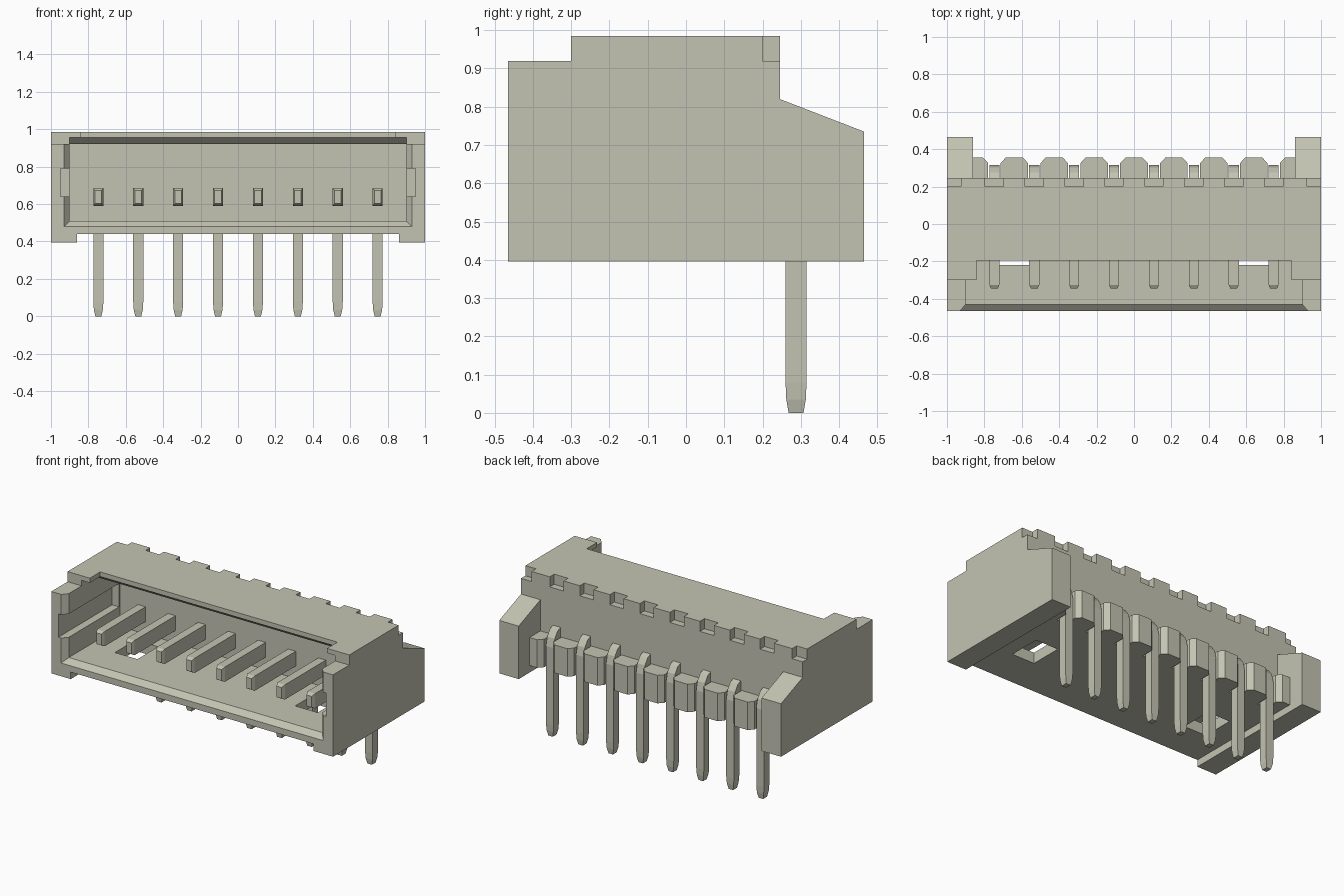
import bpy, bmesh
from mathutils import Vector

cube = bpy.data.objects.get("Cube")
if cube:
    bpy.data.objects.remove(cube, do_unlink=True)

plastic = bpy.data.materials.new("warm_grey")
plastic.use_nodes = True
COLOUR = (0.55, 0.55, 0.45, 1)
plastic.diffuse_color = COLOUR
for node in plastic.node_tree.nodes:
    if node.type == 'BSDF_PRINCIPLED':
        node.inputs["Base Color"].default_value = COLOUR


def loft(name, rings):
    """Closed solid through a list of rings with equal point counts."""
    bm = bmesh.new()
    loops = [[bm.verts.new(p) for p in ring] for ring in rings]
    n = len(loops[0])
    for a, b in zip(loops, loops[1:]):
        for i in range(n):
            j = (i + 1) % n
            bm.faces.new((a[i], a[j], b[j], b[i]))
    bm.faces.new(loops[0])
    bm.faces.new(loops[-1])
    bmesh.ops.recalc_face_normals(bm, faces=bm.faces)
    mesh = bpy.data.meshes.new(name)
    bm.to_mesh(mesh)
    bm.free()
    mesh.materials.append(plastic)
    ob = bpy.data.objects.new(name, mesh)
    bpy.context.scene.collection.objects.link(ob)
    return ob


def extrude_x(name, profile, x0, x1):
    return loft(name, [[(x, y, z) for y, z in profile] for x in (x0, x1)])


def extrude_z(name, plan, z0, z1):
    return loft(name, [[(x, y, z) for x, y in plan] for z in (z0, z1)])


def box(name, x0, x1, y0, y1, z0, z1):
    return extrude_z(name, [(x0, y0), (x1, y0), (x1, y1), (x0, y1)], z0, z1)


PITCH = 0.2133
PINS = [(i - 3.5) * PITCH for i in range(8)]

# Housing: side silhouette across the full width
housing = extrude_x("housing", [
    (-0.465, 0.395), (0.465, 0.395), (0.465, 0.735), (0.245, 0.82),
    (0.245, 0.985), (-0.30, 0.985), (-0.30, 0.92), (-0.465, 0.92)], -1, 1)

cutters = [
    # Space between the rear arms, and relief between the feet
    box("cut_rear", -0.862, 0.862, 0.245, 1, 0, 2),
    box("cut_underside", -0.862, 0.862, -1, 1, 0, 0.44),
    # Socket with a sloped lead-in under the roof
    extrude_x("cut_socket", [(-1, 0.51), (0.09, 0.51), (0.09, 0.92), (-0.15, 0.92),
                             (-0.19, 0.955), (-1, 0.955)], -0.9, 0.9),
    # Chamfer around the socket mouth
    loft("cut_mouth", [[(-w, y, z0), (w, y, z0), (w, y, 1.1), (-w, y, 1.1)]
                       for y, w, z0 in ((-0.50, 0.96, 0.45), (-0.43, 0.90, 0.51))]),
    # Recess in the roof front edge, and side key slots
    box("cut_roof", -0.842, 0.842, -1, -0.195, 0.7, 1.2),
    box("cut_slots", -0.95, 0.95, -1, 0.08, 0.64, 0.79),
]
for s in (-1, 1):
    # Floor windows and rear top corner notches
    x0, x1 = sorted((s * 0.56, s * 0.72))
    cutters.append(box("cut_window", x0, x1, -0.22, -0.01, 0.3, 0.6))
    x0, x1 = sorted((s * 0.925, s * 1.1))
    cutters.append(box("cut_corner", x0, x1, 0.20, 0.4, 0.92, 1.2))
for x in PINS:
    cutters.append(box("cut_notch", x - 0.049, x + 0.049, 0.20, 0.4, 0.92, 1.2))

# Carve the housing, then discard the cutters
for c in cutters:
    m = housing.modifiers.new(c.name, 'BOOLEAN')
    m.operation = 'DIFFERENCE'
    m.solver = 'EXACT'
    m.object = c
    c.hide_render = True
bpy.context.view_layer.update()
carved = bpy.data.meshes.new_from_object(
    housing.evaluated_get(bpy.context.evaluated_depsgraph_get()))
housing.modifiers.clear()
housing.data = carved
for c in cutters:
    bpy.data.objects.remove(c, do_unlink=True)

# Rear spacer blocks between the pins, with half blocks against the arms
spans = [(a + 0.033, b - 0.033) for a, b in zip(PINS, PINS[1:])]
for i, (a, b) in enumerate(spans):
    extrude_z(f"spacer_{i + 1}", [(a, 0.24), (a, 0.325), (a + 0.028, 0.355),
                                  (b - 0.028, 0.355), (b, 0.325), (b, 0.24)], 0.44, 0.62)
for side, s in (("left", 1), ("right", -1)):
    a, b = s * (PINS[-1] + 0.033), s * 0.865
    extrude_z(f"end_spacer_{side}", [(a, 0.24), (a, 0.325), (a + s * 0.028, 0.355),
                                     (b, 0.355), (b, 0.24)], 0.44, 0.62)

# Bent pins: (inner y, inner z, outer y, outer z, half width) along the path
SECTIONS = [
    (-0.345, 0.602, -0.345, 0.673, 0.018), (-0.325, 0.59, -0.325, 0.685, 0.027),
    (0.235, 0.59, 0.235, 0.685, 0.027), (0.250, 0.585, 0.275, 0.668, 0.027),
    (0.258, 0.575, 0.302, 0.630, 0.027), (0.260, 0.56, 0.315, 0.575, 0.027),
    (0.260, 0.08, 0.315, 0.08, 0.027), (0.262, 0.035, 0.313, 0.035, 0.024),
    (0.268, 0.0, 0.307, 0.0, 0.016)]
for i, x in enumerate(PINS):
    loft(f"pin_{i + 1}", [[(x - w, ya, za), (x + w, ya, za), (x + w, yb, zb), (x - w, yb, zb)]
                          for ya, za, yb, zb, w in SECTIONS])
